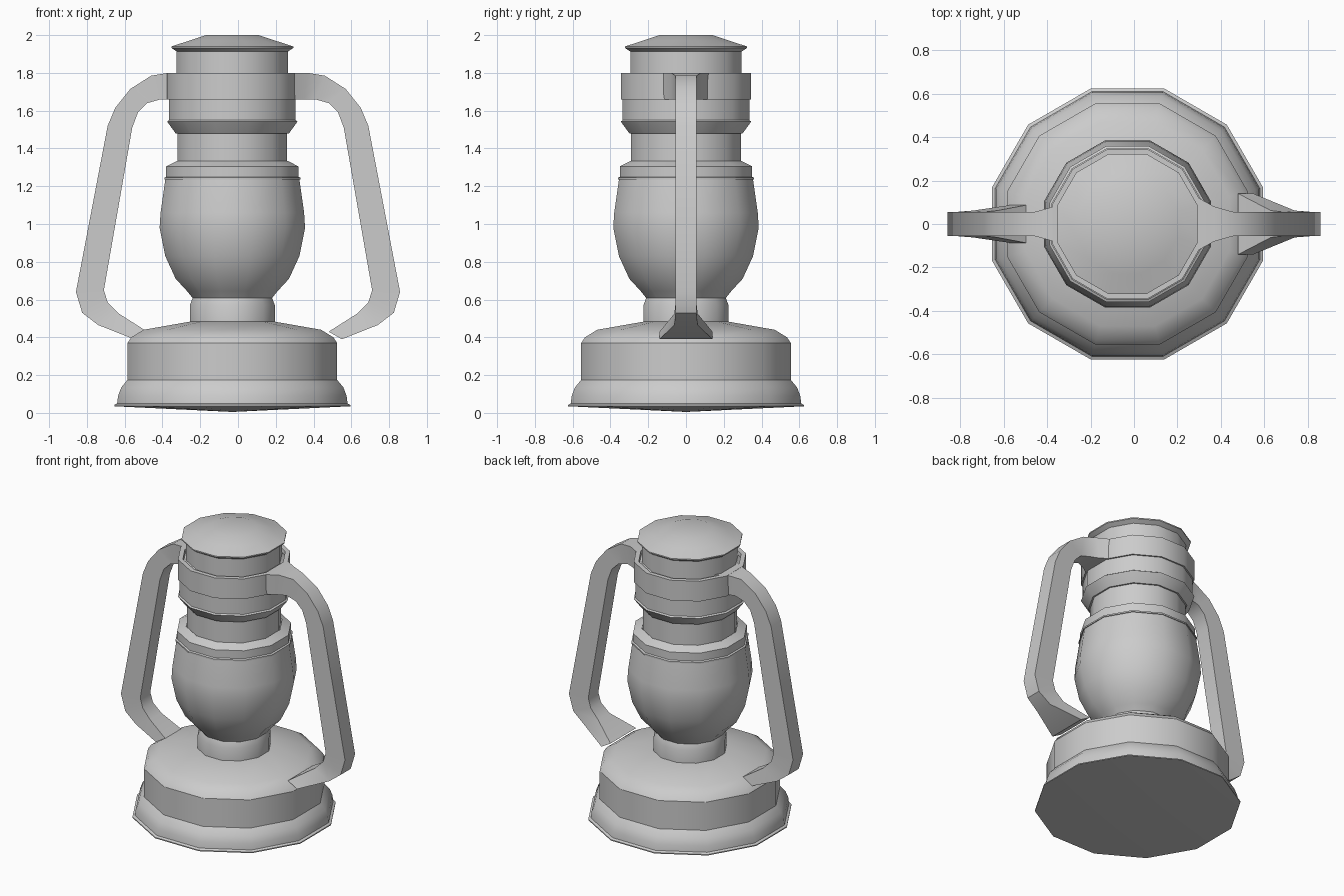
import bpy, bmesh, math

if "Cube" in bpy.data.objects:
    bpy.data.objects.remove(bpy.data.objects["Cube"])

SIDES = 12
AXIS_X = -0.03  # the turned body sits slightly left of the handle centre


def finish(name, bm):
    bmesh.ops.remove_doubles(bm, verts=bm.verts, dist=1e-5)
    bmesh.ops.recalc_face_normals(bm, faces=bm.faces)
    mesh = bpy.data.meshes.new(name)
    bm.to_mesh(mesh)
    bm.free()
    ob = bpy.data.objects.new(name, mesh)
    bpy.context.collection.objects.link(ob)
    bpy.ops.object.select_all(action='DESELECT')
    ob.select_set(True)
    bpy.context.view_layer.objects.active = ob
    bpy.ops.object.shade_smooth_by_angle(angle=math.radians(32))
    return ob


def turned(name, profile):
    """Twelve-sided lathe; profile radii are measured to the flats."""
    bm = bmesh.new()
    k = 1 / math.cos(math.pi / SIDES)
    rings = []
    for r, z in profile:
        if r == 0:
            rings.append([bm.verts.new((AXIS_X, 0, z))] * SIDES)
            continue
        ring = []
        for i in range(SIDES):
            a = 2 * math.pi * (i + 0.5) / SIDES
            ring.append(bm.verts.new((AXIS_X + r * k * math.cos(a), r * k * math.sin(a), z)))
        rings.append(ring)
    for lo, hi in zip(rings, rings[1:]):
        for i in range(SIDES):
            j = (i + 1) % SIDES
            bm.faces.new(list(dict.fromkeys((lo[i], lo[j], hi[j], hi[i]))))
    return finish(name, bm)


def handle(name, side, foot):
    """Loft of rectangles: outer x, z, inner x, z, half width in y."""
    stations = [
        (.28, 1.80, .28, 1.66, .13), (.37, 1.80, .35, 1.66, .08),
        (.46, 1.785, .41, 1.66, .055), (.57, 1.715, .48, 1.64, .055),
        (.65, 1.615, .53, 1.59, .055), (.69, 1.52, .56, 1.51, .055),
        (.858, .64, .71, .65, .055), (.825, .53, .69, .585, .055),
        (.74, .465, .63, .525, .062), (.55, .39, .48, .43, foot)]
    bm = bmesh.new()
    rings = [[bm.verts.new((side * x, y, z)) for x, z, y in
              ((ox, oz, -w), (ox, oz, w), (ix, iz, w), (ix, iz, -w))]
             for ox, oz, ix, iz, w in stations]
    for a, b in zip(rings, rings[1:]):
        for i in range(4):
            j = (i + 1) % 4
            bm.faces.new((a[i], a[j], b[j], b[i]))
    bm.faces.new(rings[0])
    bm.faces.new(rings[-1])
    return finish(name, bm)


# fuel tank base with shallow conical underside
turned("fuel_tank", [(0, .005), (.625, .035), (.625, .042), (.61, .05), (.605, .09),
                     (.588, .135), (.555, .175), (.555, .37), (.535, .4), (.47, .44),
                     (.225, .483), (0, .483)])
# burner collar
turned("burner_collar", [(.225, .47), (.225, .57), (.21, .61), (0, .61)])
# glass globe
turned("glass_globe", [(0, .605), (.208, .605), (.24, .645), (.3, .71), (.355, .83),
                       (.385, .98), (.38, 1.06), (.355, 1.235)])
# globe cap ring
turned("globe_ring", [(.34, 1.233), (.36, 1.235), (.36, 1.245), (.35, 1.25), (.35, 1.305),
                      (.295, 1.333)])
# stepped chimney
turned("chimney", [(.29, 1.32), (.29, 1.48), (.3, 1.48), (.34, 1.535), (.345, 1.543),
                   (.335, 1.55), (.335, 1.76), (.295, 1.79), (.295, 1.92)])
# band joining the two handle arms
turned("handle_band", [(.333, 1.66), (.345, 1.66), (.345, 1.80), (.315, 1.80), (.31, 1.77)])
# vent cap
turned("vent_cap", [(.29, 1.91), (.323, 1.932), (.323, 1.94), (.23, 1.97), (.14, 2.0), (0, 2.0)])
# side arms with flared feet
handle("handle_right", 1, .14)
handle("handle_left", -1, .09)
